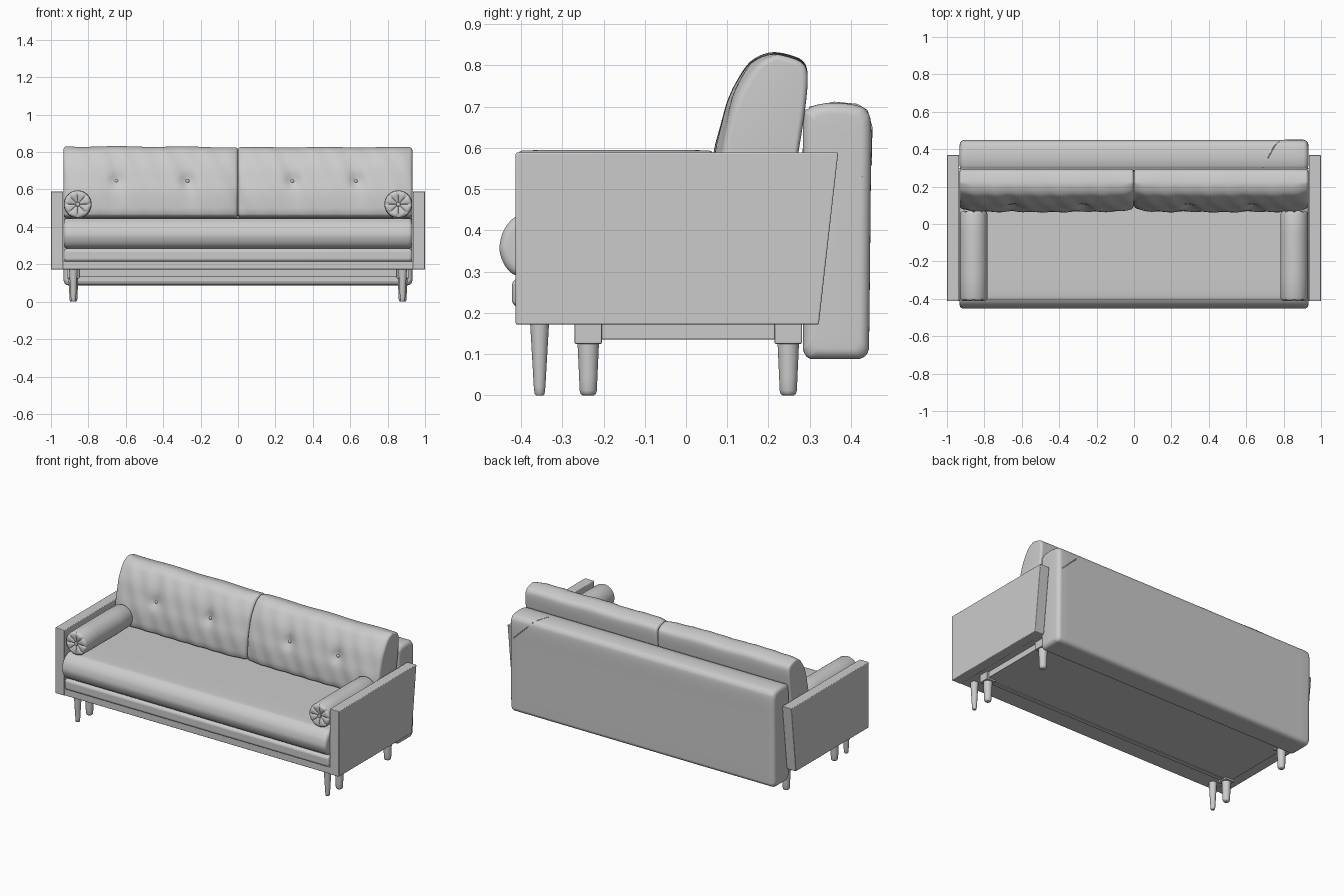
import bpy, bmesh, math
from mathutils import Vector

if "Cube" in bpy.data.objects:
    bpy.data.objects.remove(bpy.data.objects["Cube"])


def finish(name, bm, angle=40, bevel=0.0, seg=3):
    bmesh.ops.recalc_face_normals(bm, faces=bm.faces)
    me = bpy.data.meshes.new(name)
    bm.to_mesh(me)
    bm.free()
    ob = bpy.data.objects.new(name, me)
    bpy.context.collection.objects.link(ob)
    if bevel:
        m = ob.modifiers.new("bevel", 'BEVEL')
        m.width, m.segments, m.limit_method = bevel, seg, 'ANGLE'
    bpy.ops.object.select_all(action='DESELECT')
    ob.select_set(True)
    bpy.context.view_layer.objects.active = ob
    bpy.ops.object.shade_smooth_by_angle(angle=math.radians(angle))
    return ob


def box(name, lo, hi, bevel=0.004, seg=3):
    bm = bmesh.new()
    bmesh.ops.create_cube(bm, size=1)
    for v in bm.verts:
        v.co = Vector([(a + b) / 2 + c * (b - a) for a, b, c in zip(lo, hi, v.co)])
    return finish(name, bm, bevel=bevel, seg=seg)


def bridge_rings(bm, rings):
    n = len(rings[0])
    for a, b in zip(rings, rings[1:]):
        for i in range(n):
            j = (i + 1) % n
            bm.faces.new((a[i], a[j], b[j], b[i]))
    bm.faces.new(rings[0][::-1])
    bm.faces.new(rings[-1])


def smooth_loop(pts, steps=6):
    """Closed Catmull-Rom curve through (y, z) points."""
    out, n = [], len(pts)
    for i in range(n):
        p0, p1, p2, p3 = (Vector(pts[(i + k - 1) % n]) for k in range(4))
        for s in range(steps):
            t = s / steps
            out.append(0.5 * (2 * p1 + (p2 - p0) * t + (2 * p0 - 5 * p1 + 4 * p2 - p3) * t * t
                              + (3 * p1 - p0 - 3 * p2 + p3) * t ** 3))
    return out


def cushion(name, pts, x0, x1, r, mid=40, shape=None):
    """Side profile swept along x with rounded ends of radius r."""
    prof = smooth_loop(pts)
    ys, zs = [p[0] for p in prof], [p[1] for p in prof]
    cy, cz = (min(ys) + max(ys)) / 2, (min(zs) + max(zs)) / 2
    hy, hz = (max(ys) - min(ys)) / 2, (max(zs) - min(zs)) / 2
    angles = [math.pi / 2 * k / 6 for k in range(7)]
    arc = [(r * (1 - math.cos(a)), r * (1 - math.sin(a))) for a in angles]  # (depth, inset)
    stations = [(x0 + d, s) for d, s in arc]
    stations += [(x0 + r + (x1 - x0 - 2 * r) * k / mid, 0) for k in range(1, mid)]
    stations += [(x1 - d, s) for d, s in arc[::-1]]
    bm = bmesh.new()
    rings = []
    for x, s in stations:
        ring = []
        for y, z in prof:
            co = Vector((x, cy + (y - cy) * (1 - s / hy), cz + (z - cz) * (1 - s / hz)))
            ring.append(bm.verts.new(shape(co) if shape else co))
        rings.append(ring)
    bridge_rings(bm, rings)
    return finish(name, bm, 60)


def lathe(name, prof, at, axis='Z', n=32, shape=None):
    """Spin (radius, height) points around an axis."""
    bm = bmesh.new()
    rings = []
    for r, h in prof:
        ring = []
        for i in range(n):
            a = 2 * math.pi * i / n
            hh = h + (shape(r, h, a) if shape else 0)
            u, v = r * math.cos(a), r * math.sin(a)
            co = Vector((u, v, hh)) if axis == 'Z' else Vector((u, hh, v))
            ring.append(bm.verts.new(co + Vector(at)))
        rings.append(ring)
    bridge_rings(bm, rings)
    return finish(name, bm, 45)


# Arm panels with a slanted rear edge
for side, sx in (("right", 1), ("left", -1)):
    bm = bmesh.new()
    outline = [(-0.413, 0.172), (0.322, 0.172), (0.369, 0.589), (-0.413, 0.589)]
    bridge_rings(bm, [[bm.verts.new((sx * x, y, z)) for y, z in outline] for x in (0.935, 1.0)])
    finish(side + "_arm", bm, bevel=0.004)

# Base rail, padded deck
box("base_rail", (-0.937, -0.411, 0.173), (0.937, 0.30, 0.216))
box("padded_deck", (-0.932, -0.422, 0.214), (0.932, 0.29, 0.284), 0.018, 5)

# Seat cushion with a bulging front
cushion("seat_cushion", [(-0.41, 0.29), (-0.436, 0.31), (-0.451, 0.345), (-0.45, 0.375), (-0.438, 0.407),
                         (-0.41, 0.435), (-0.36, 0.447), (-0.1, 0.45), (0.2, 0.45), (0.25, 0.445),
                         (0.27, 0.42), (0.27, 0.32), (0.25, 0.29), (0.2, 0.285), (-0.1, 0.285), (-0.36, 0.285)],
        -0.932, 0.932, 0.02)

# Upright backrest slab
cushion("backrest", [(0.284, 0.11), (0.284, 0.14), (0.284, 0.4), (0.284, 0.66), (0.297, 0.695), (0.33, 0.707),
                     (0.37, 0.709), (0.415, 0.703), (0.438, 0.69), (0.449, 0.65), (0.448, 0.5), (0.446, 0.3),
                     (0.444, 0.14), (0.441, 0.105), (0.425, 0.09), (0.4, 0.088), (0.32, 0.088), (0.296, 0.091)],
        -0.932, 0.932, 0.026)

# Diagonal seam on the backrest corner
cu = bpy.data.curves.new("backrest_corner_seam", 'CURVE')
cu.dimensions, cu.bevel_depth, cu.bevel_resolution = '3D', 0.003, 2
seam = [(0.69, 0.30, 0.697), (0.72, 0.36, 0.709), (0.75, 0.415, 0.704), (0.772, 0.438, 0.69),
        (0.81, 0.449, 0.65), (0.905, 0.448, 0.56), (0.93, 0.425, 0.53)]
sp = cu.splines.new('POLY')
sp.points.add(len(seam) - 1)
for p, c in zip(sp.points, seam):
    p.co = (*c, 1)
bpy.context.collection.objects.link(bpy.data.objects.new("backrest_corner_seam", cu))


def ramp(t):
    t = max(0, min(1, t))
    return t * t * (3 - 2 * t)


# Tufted back cushions
buttons = {"left": (-0.65, -0.27), "right": (0.29, 0.63)}
back_profile = [(0.066, 0.48), (0.064, 0.53), (0.069, 0.59), (0.084, 0.65), (0.106, 0.725), (0.138, 0.785),
                (0.166, 0.815), (0.21, 0.83), (0.26, 0.821), (0.288, 0.803), (0.295, 0.765), (0.287, 0.68),
                (0.273, 0.59), (0.258, 0.48), (0.24, 0.455), (0.16, 0.447), (0.085, 0.455)]
for side, x0, x1 in (("left", -0.932, -0.001), ("right", 0.001, 0.932)):
    def tuft(co, xs=buttons[side], x0=x0, x1=x1):
        x, y, z = co
        edge = min(x - x0, x1 - x)
        front = ramp((0.165 + (z - 0.45) * 0.2 - y) / 0.06)
        dz, push = z - 0.645, 0
        for bx in xs:
            d2 = (x - bx) ** 2
            push += 0.014 * math.exp(-(d2 + dz * dz) / 0.0012)      # button dimple
            push += 0.010 * math.exp(-d2 / 0.0025 - dz * dz / 0.02)  # vertical crease
        push += 0.022 * math.exp(-edge / 0.05)                       # pillowed ends
        push += 0.002 * math.sin(x * 55 + z * 25)                    # soft wrinkles
        top = ramp((z - 0.66) / 0.15)
        z += top * (0.002 * math.sin(x * 17) - 0.004 * ramp((x + 0.6) / 0.7))
        return Vector((x, y + push * front, z))
    cushion(side + "_back_cushion", back_profile, x0, x1, 0.014, 80, tuft)
    for k, bx in enumerate(buttons[side]):
        lathe(f"{side}_cushion_button_{k + 1}",
              [(0.001, -0.006), (0.006, -0.005), (0.010, -0.001), (0.010, 0.012)],
              (bx, 0.107, 0.645), 'Y', 16)

# Bolsters with gathered pleats and a centre button at both ends
end = [(0.001, 0.005), (0.006, 0.004), (0.0105, 0.006), (0.012, 0.012), (0.02, 0.009), (0.032, 0.006),
       (0.046, 0.003), (0.056, 0.002), (0.064, 0.004), (0.070, 0.010), (0.073, 0.018)]
L0, L1 = -0.414, 0.073
prof = [(r, L0 + d) for r, d in end] + [(0.0745, -0.28), (0.0745, -0.05)] + [(r, L1 - d) for r, d in end[::-1]]


def pleat(r, h, a):
    if r < 0.015 or r > 0.068:
        return 0
    inward = 1 if h < -0.2 else -1
    return inward * 0.006 * abs(math.cos(4 * a)) ** 8


for side, sx in (("left", -1), ("right", 1)):
    lathe(side + "_bolster", prof, (sx * 0.857, 0, 0.521), 'Y', 80, pleat)

# Legs and leg blocks
for side, sx in (("left", -1), ("right", 1)):
    x = sx * 0.88
    lathe(side + "_front_leg", [(0.009, 0), (0.012, 0.003), (0.014, 0.02), (0.023, 0.176)], (x, -0.355, 0))
    for nm, y in (("middle", -0.237), ("rear", 0.248)):
        lathe(f"{side}_{nm}_leg", [(0.013, 0), (0.018, 0.003), (0.021, 0.012), (0.022, 0.04), (0.026, 0.127)],
              (x, y, 0))
        box(f"{side}_{nm}_leg_block", (x - 0.032, y - 0.033, 0.125), (x + 0.032, y + 0.033, 0.178), 0.003)

# Closed underframe with slim long rails
box("underframe", (-0.9, -0.25, 0.136), (0.9, 0.262, 0.178), 0.002)
for nm, y in (("front", -0.237), ("rear", 0.248)):
    box(nm + "_under_rail", (-0.86, y - 0.014, 0.132), (0.86, y + 0.014, 0.178), 0.002)
